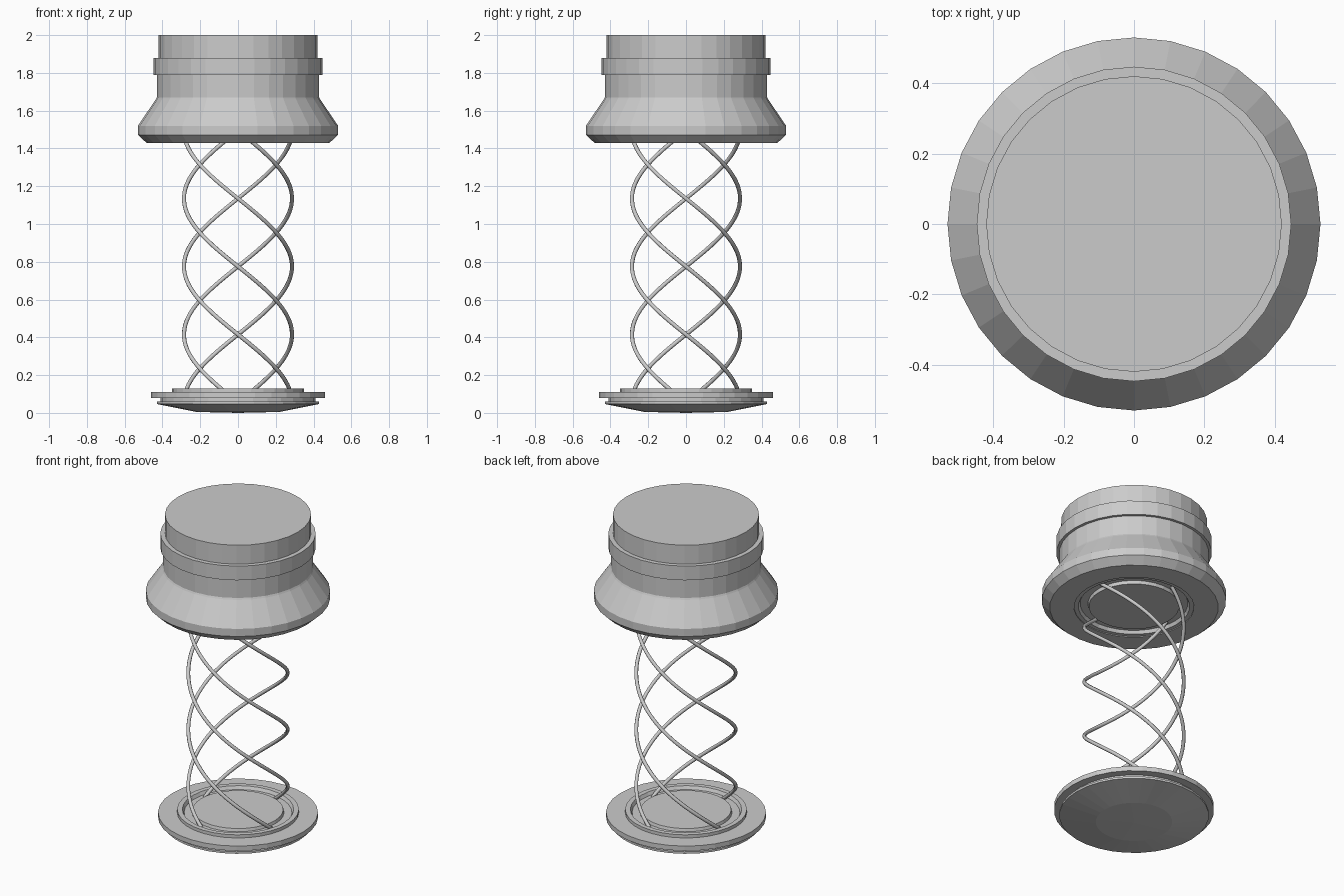
import bpy, bmesh, math

if "Cube" in bpy.data.objects:
    bpy.data.objects.remove(bpy.data.objects["Cube"])

SEG = 32


def lathe(name, profile):
    """Revolve an (r, z) profile that starts and ends on the axis."""
    bm = bmesh.new()
    rings = []
    for r, z in profile:
        if r == 0:
            rings.append([bm.verts.new((0, 0, z))] * SEG)
        else:
            rings.append([bm.verts.new((r * math.cos(2 * math.pi * i / SEG),
                                        r * math.sin(2 * math.pi * i / SEG), z))
                          for i in range(SEG)])
    for a, b in zip(rings, rings[1:]):
        for i in range(SEG):
            j = (i + 1) % SEG
            quad = list(dict.fromkeys((a[i], a[j], b[j], b[i])))
            bm.faces.new(quad)
    bmesh.ops.recalc_face_normals(bm, faces=bm.faces)
    me = bpy.data.meshes.new(name)
    bm.to_mesh(me)
    bm.free()
    ob = bpy.data.objects.new(name, me)
    bpy.context.collection.objects.link(ob)
    return ob


# Base plate with stepped rim and spring groove
lathe("base_plate", [
    (0, 0), (0.22, 0.005), (0.43, 0.047), (0.43, 0.06), (0.41, 0.06),
    (0.41, 0.08), (0.46, 0.08), (0.46, 0.11), (0.35, 0.11), (0.35, 0.13),
    (0.32, 0.13), (0.31, 0.11), (0.265, 0.11), (0.26, 0.128), (0, 0.128)])

# Flared cap with grooved underside
lathe("cap", [
    (0, 1.435), (0.26, 1.435), (0.265, 1.455), (0.31, 1.455), (0.32, 1.435),
    (0.345, 1.435), (0.345, 1.43), (0.485, 1.43), (0.53, 1.472), (0.53, 1.52),
    (0.435, 1.66), (0.43, 1.67), (0.43, 1.79), (0.447, 1.79), (0.447, 1.88),
    (0.42, 1.88), (0.42, 2.0), (0, 2.0)])

# Four left-handed spring wires
R, PITCH, Z0, Z1, N = 0.286, 1.44, 0.105, 1.46, 64
for k in range(4):
    name = f"spring_wire_{k + 1}"
    cu = bpy.data.curves.new(name, 'CURVE')
    cu.dimensions = '3D'
    cu.bevel_depth = 0.011
    cu.bevel_resolution = 2
    cu.use_fill_caps = True
    sp = cu.splines.new('POLY')
    sp.points.add(N)
    for i, p in enumerate(sp.points):
        z = Z0 + (Z1 - Z0) * i / N
        t = k * math.pi / 2 - 2 * math.pi * (z - 0.775) / PITCH
        p.co = (R * math.cos(t), R * math.sin(t), z, 1)
    sp.use_smooth = True
    bpy.context.collection.objects.link(bpy.data.objects.new(name, cu))
